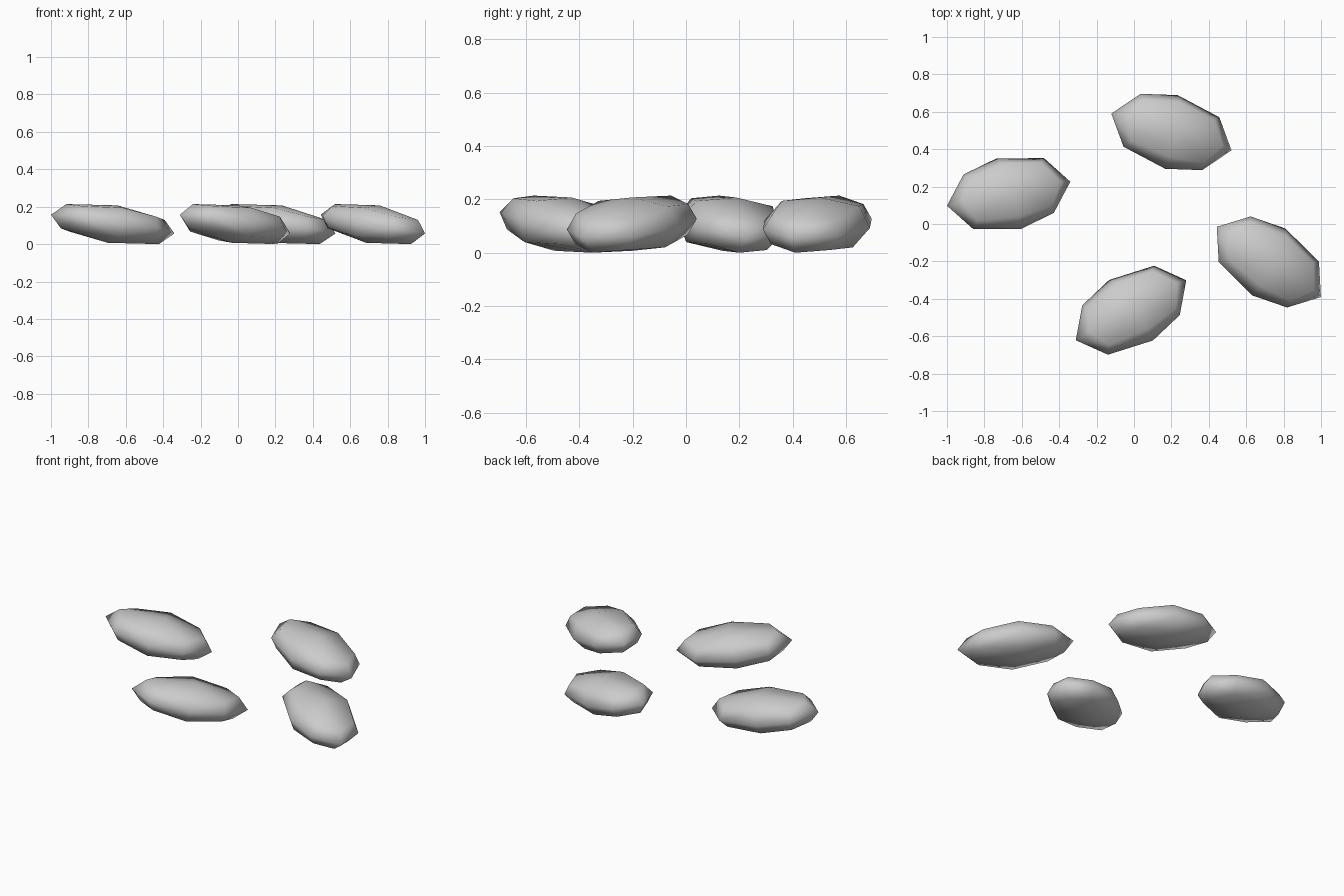
import bpy, bmesh, math
from mathutils import Vector, Matrix

if "Cube" in bpy.data.objects:
    bpy.data.objects.remove(bpy.data.objects["Cube"])

stone_grey = bpy.data.materials.new("stone_grey")
stone_grey.diffuse_color = (0.6, 0.6, 0.6, 1)
stone_grey.use_nodes = True
stone_grey.node_tree.nodes["Principled BSDF"].inputs["Base Color"].default_value = stone_grey.diffuse_color

# Half of one tilted, faceted pebble; the other half is its point reflection
HALF = [
    (.336, 0, -.05), (-.026, .198, -.015), (.03, .02, .1),          # axis ends
    (.222, .15, -.045), (.217, -.147, -.02), (.285, .01, .022),     # edge points
    (-.25, .01, .107), (0, .165, .067), (.03, -.13, .087),
    (.2, .13, .02), (.215, -.107, .04), (-.2, .12, .075), (-.19, -.107, .097),  # corners
]

# Shared pebble mesh: convex hull of both halves
bm = bmesh.new()
for p in HALF:
    bm.verts.new(p)
    bm.verts.new(-Vector(p))
bmesh.ops.convex_hull(bm, input=bm.verts[:])
bmesh.ops.delete(bm, geom=[v for v in bm.verts if not v.link_faces], context='VERTS')
bmesh.ops.recalc_face_normals(bm, faces=bm.faces[:])
low = min(v.co.z for v in bm.verts)
bmesh.ops.translate(bm, verts=bm.verts[:], vec=(0, 0, -low))
for f in bm.faces:
    f.smooth = True
mesh = bpy.data.meshes.new("stepping_stone")
bm.to_mesh(mesh)
bm.free()
mesh.materials.append(stone_grey)

# Four stepping stones: centre x, y and turn in degrees
for name, x, y, turn in [
    ("left_stone", -.67, .162, 11),
    ("back_stone", .2, .492, -17),
    ("right_stone", .721, -.203, -34),
    ("front_stone", -.016, -.461, 28.5),
]:
    stone = bpy.data.objects.new(name, mesh)
    stone.location = (x, y, 0)
    stone.rotation_euler.z = math.radians(turn)
    bpy.context.collection.objects.link(stone)
